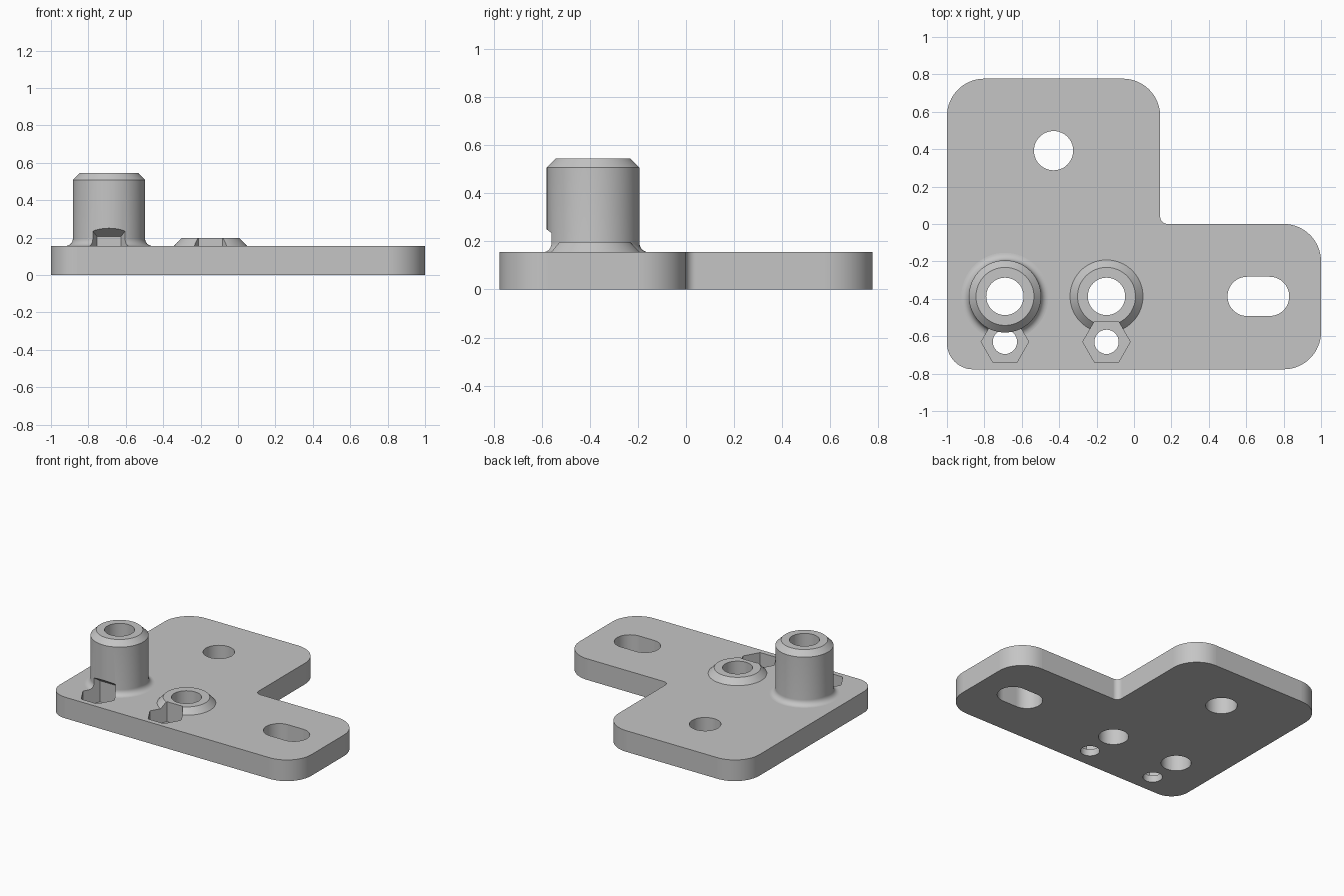
import bpy, bmesh, math
from mathutils import Vector

cube = bpy.data.objects.get("Cube")
if cube:
    bpy.data.objects.remove(cube, do_unlink=True)

TOP = 0.155      # plate thickness
BOSS_Y = -0.387
HEX_Y = -0.63
LEFT_X, MID_X = -0.69, -0.147

grey = bpy.data.materials.new("light_grey")
grey.use_nodes = True
colour = (0.56, 0.56, 0.56, 1)
grey.diffuse_color = colour
grey.node_tree.nodes["Principled BSDF"].inputs["Base Color"].default_value = colour


def finish(name, bm):
    bmesh.ops.recalc_face_normals(bm, faces=bm.faces)
    mesh = bpy.data.meshes.new(name)
    bm.to_mesh(mesh)
    bm.free()
    mesh.materials.append(grey)
    obj = bpy.data.objects.new(name, mesh)
    bpy.context.collection.objects.link(obj)
    return obj


def prism(name, outline, z0, z1, roof=None):
    """Extrude an outline; roof(y) optionally gives a sloping top."""
    bm = bmesh.new()
    face = bm.faces.new([bm.verts.new((x, y, z0)) for x, y in outline])
    new = bmesh.ops.extrude_face_region(bm, geom=[face])["geom"]
    for v in new:
        if isinstance(v, bmesh.types.BMVert):
            v.co.z = roof(v.co.y) if roof else z1
    return finish(name, bm)


def lathe(name, x, y, profile, steps=64):
    """Revolve a closed (radius, height) profile about a vertical axis."""
    bm = bmesh.new()
    rings = [[bm.verts.new((x + r * math.cos(i * math.tau / steps),
                            y + r * math.sin(i * math.tau / steps), z))
              for i in range(steps)] for r, z in profile]
    for a, b in zip(rings, rings[1:]):
        for i in range(steps):
            j = (i + 1) % steps
            bm.faces.new((a[i], a[j], b[j], b[i]))
    bm.faces.new(rings[0])
    bm.faces.new(rings[-1])
    return finish(name, bm)


def rounded(corners, steps=16):
    """Round the right-angled corners of an outline of (x, y, radius)."""
    points = []
    for i, (x, y, r) in enumerate(corners):
        p = Vector((x, y))
        u = (Vector(corners[i - 1][:2]) - p).normalized()
        v = (Vector(corners[(i + 1) % len(corners)][:2]) - p).normalized()
        c = p + (u + v) * r
        for k in range(steps + 1):
            a = math.pi / 2 * k / steps
            points.append(c - v * r * math.cos(a) - u * r * math.sin(a))
    return points


def ngon(x, y, r, n):
    return [(x + r * math.cos(i * math.tau / n), y + r * math.sin(i * math.tau / n))
            for i in range(n)]


def combine(target, other, operation):
    mod = target.modifiers.new(other.name, "BOOLEAN")
    mod.operation, mod.object, mod.solver = operation, other, "EXACT"
    bpy.context.view_layer.objects.active = target
    bpy.ops.object.modifier_apply(modifier=mod.name)
    bpy.data.objects.remove(other, do_unlink=True)


# L-shaped base plate
bracket = prism("mounting_bracket", rounded([
    (-1, -0.777, 0.14), (1, -0.777, 0.2), (1, 0, 0.2),
    (0.14, 0, 0.04), (0.14, 0.777, 0.2), (-1, 0.777, 0.2)]), 0, TOP)

# Tall boss with a filleted foot and chamfered rim
R, F = 0.193, 0.04
fillet = [(R + F - F * math.sin(a), TOP + F - F * math.cos(a))
          for a in [math.pi / 2 * k / 8 for k in range(9)]]
tall = lathe("tall_boss", LEFT_X, BOSS_Y,
             [(R + F, 0.1)] + fillet + [(R, 0.508), (0.155, 0.546)])
combine(bracket, tall, "UNION")

# Low conical boss
low = lathe("low_boss", MID_X, BOSS_Y, [(0.195, 0.1), (0.195, TOP), (0.155, 0.197)])
combine(bracket, low, "UNION")

# Boss bores, hexagonal nut pockets with sloping roofs, and their screw holes
for x in (LEFT_X, MID_X):
    combine(bracket, prism("bore", ngon(x, BOSS_Y, 0.1, 48), -0.1, 0.7), "DIFFERENCE")
    combine(bracket, prism("nut_pocket", ngon(x, HEX_Y, 0.127, 6), 0.05, 0,
                           lambda y: 0.205 + (-0.52 - y) * 0.75), "DIFFERENCE")
    combine(bracket, prism("screw_hole", ngon(x, HEX_Y, 0.065, 32), -0.1, 0.1), "DIFFERENCE")

# Round mounting hole and slotted hole
combine(bracket, prism("round_hole", ngon(-0.43, 0.392, 0.105, 48), -0.1, 0.3), "DIFFERENCE")
s = 0.105
combine(bracket, prism("slot", rounded([
    (0.5, BOSS_Y - s, s * 0.999), (0.83, BOSS_Y - s, s * 0.999),
    (0.83, BOSS_Y + s, s * 0.999), (0.5, BOSS_Y + s, s * 0.999)]), -0.1, 0.3), "DIFFERENCE")

# Smooth curved walls, flat large faces
bpy.ops.object.select_all(action="DESELECT")
bracket.select_set(True)
bpy.context.view_layer.objects.active = bracket
bpy.ops.object.shade_smooth_by_angle(angle=math.radians(30))
for face in bracket.data.polygons:
    if face.area > 0.015 or abs(face.normal.z) > 0.999:
        face.use_smooth = False
